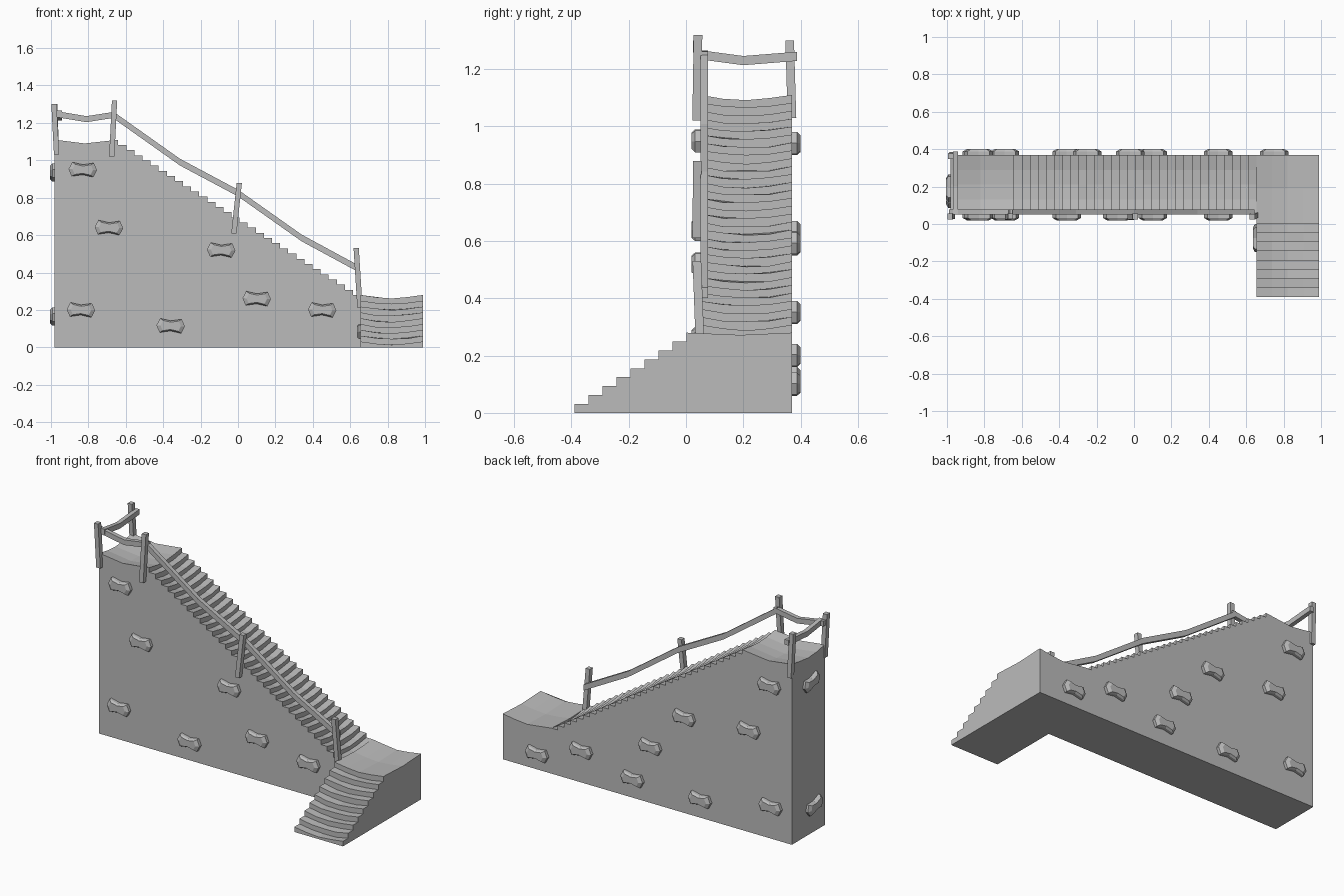
import bpy, bmesh, math, random
from mathutils import Vector, Matrix

random.seed(4)
cube = bpy.data.objects.get("Cube")
if cube:
    bpy.data.objects.remove(cube)

stone = bpy.data.materials.new("plain_grey")
stone.use_nodes = True
stone.diffuse_color = (0.5, 0.5, 0.5, 1)
stone.node_tree.nodes["Principled BSDF"].inputs["Base Color"].default_value = (0.5, 0.5, 0.5, 1)


def loft(name, rings):
    """Skin a list of closed rings and cap both ends."""
    bm = bmesh.new()
    rows = [[bm.verts.new(p) for p in ring] for ring in rings]
    n = len(rows[0])
    for a, b in zip(rows, rows[1:]):
        for i in range(n):
            j = (i + 1) % n
            bm.faces.new((a[i], a[j], b[j], b[i]))
    bm.faces.new(rows[0][::-1])
    bm.faces.new(rows[-1])
    bmesh.ops.recalc_face_normals(bm, faces=bm.faces)
    mesh = bpy.data.meshes.new(name)
    bm.to_mesh(mesh)
    bm.free()
    mesh.materials.append(stone)
    obj = bpy.data.objects.new(name, mesh)
    bpy.context.collection.objects.link(obj)
    return obj


def worn_block(name, profile, start, end, place, sag=0.018, jitter=0.003):
    """Extrude a side profile; the treads are worn down in the middle."""
    rings = []
    for k in range(5):
        t = k / 4
        dip = sag * (1 - (2 * t - 1) ** 2)
        ring = []
        for h, z in profile:
            worn = z - dip + random.uniform(-jitter, jitter) * (0 < k < 4)
            ring.append(place(h, start + (end - start) * t, worn if z > 0 else 0))
        rings.append(ring)
    return loft(name, rings)


def stairs(start, run, bottom, rise, count):
    """Profile points of a climbing flight, lowest riser first."""
    pts = []
    for i in range(count):
        h = start + run * i
        pts += [(h, bottom + rise * i), (h, bottom + rise * (i + 1))]
    return pts


# Long flight with the high platform
LANDING, TOP = 0.28, 1.11
flight = stairs(0.615, -0.0433, LANDING, (TOP - LANDING) / 30, 30)
body = [(-0.98, 0), (0.656, 0), (0.656, LANDING)] + flight + [(-0.82, 1.09), (-0.98, TOP)]
worn_block("main_staircase", body, 0.05, 0.37, lambda h, w, z: (h, w, z))

# Low landing with the short flight turned to the front
short = stairs(-0.39, 0.049, 0, LANDING / 9, 9)
worn_block("landing_and_short_stairs", short + [(0.19, 0.272), (0.37, LANDING), (0.37, 0)],
           0.656, 0.988, lambda h, w, z: (w, h, z))


# Wooden posts and handrails
def bar(name, path, u, v):
    u, v = Vector(u), Vector(v)
    return loft(name, [[Vector(p) + a * u + b * v for a, b in
                        ((-1, -1), (1, -1), (1, 1), (-1, 1))] for p in path])


def post(name, foot, head):
    bar(name, [foot, head], (0.014, 0, 0), (0, 0.015, 0))


post("lower_post", (0.652, 0.05, 0.21), (0.632, 0.038, 0.53))
post("middle_post", (-0.022, 0.037, 0.61), (0.007, 0.04, 0.88))
post("upper_post", (-0.675, 0.037, 1.02), (-0.66, 0.042, 1.32))
post("front_corner_post", (-0.97, 0.042, 1.03), (-0.984, 0.04, 1.3))
post("back_corner_post", (-0.97, 0.37, 1.03), (-0.98, 0.362, 1.3))

Y = 0.064
bar("stair_handrail", [(-0.67, Y, 1.245), (-0.31, Y, 0.99), (0, Y, 0.825),
                       (0.34, Y, 0.585), (0.645, Y, 0.42)], (0, 0.013, 0), (0, 0, 0.018))
bar("platform_handrail", [(-0.99, Y, 1.25), (-0.81, Y, 1.22), (-0.65, Y, 1.245)],
    (0, 0.013, 0), (0, 0, 0.016))
bar("end_handrail", [(-0.955, 0.05, 1.25), (-0.955, 0.2, 1.23), (-0.955, 0.388, 1.245)],
    (0.013, 0, 0), (0, 0, 0.016))


# Bow-tie shaped stones standing out of the walls
OUTLINE = [(0.076, 0), (0.058, 0.038), (0, 0.027), (-0.058, 0.038),
           (-0.076, 0), (-0.058, -0.038), (0, -0.027), (0.058, -0.038)]


def wall_stone(name, centre, along, normal, tilt=-0.04):
    along, normal = Vector(along), Vector(normal)
    spin = Matrix.Rotation(tilt, 3, normal)
    u, v = spin @ along, spin @ Vector((0, 0, 1))
    rings = [[Vector(centre) + u * a * s + v * b * s + normal * d for a, b in OUTLINE]
             for s, d in ((1, -0.01), (1, 0.018), (0.72, 0.03))]
    loft(name, rings)


front = [(-0.83, 0.95), (-0.69, 0.64), (-0.84, 0.2), (-0.36, 0.115),
         (0.1, 0.26), (0.45, 0.2), (-0.09, 0.52)]
back = [(0.75, 0.1), (0.45, 0.2), (-0.02, 0.35), (0.1, 0.12), (-0.36, 0.115),
        (-0.84, 0.2), (-0.69, 0.63), (-0.83, 0.94), (-0.25, 0.59)]
for x, z in front:
    wall_stone("front_wall_stone", (x, 0.05, z), (1, 0, 0), (0, -1, 0))
for x, z in back:
    wall_stone("back_wall_stone", (x, 0.37, z), (1, 0, 0), (0, 1, 0))
for y, z in [(0.19, 0.935), (0.16, 0.165)]:
    wall_stone("end_wall_stone", (-0.975, y, z), (0, 1, 0), (-1, 0, 0), 0.2)
wall_stone("short_stairs_stone", (0.665, -0.075, 0.085), (0, 1, 0), (-1, 0, 0))
